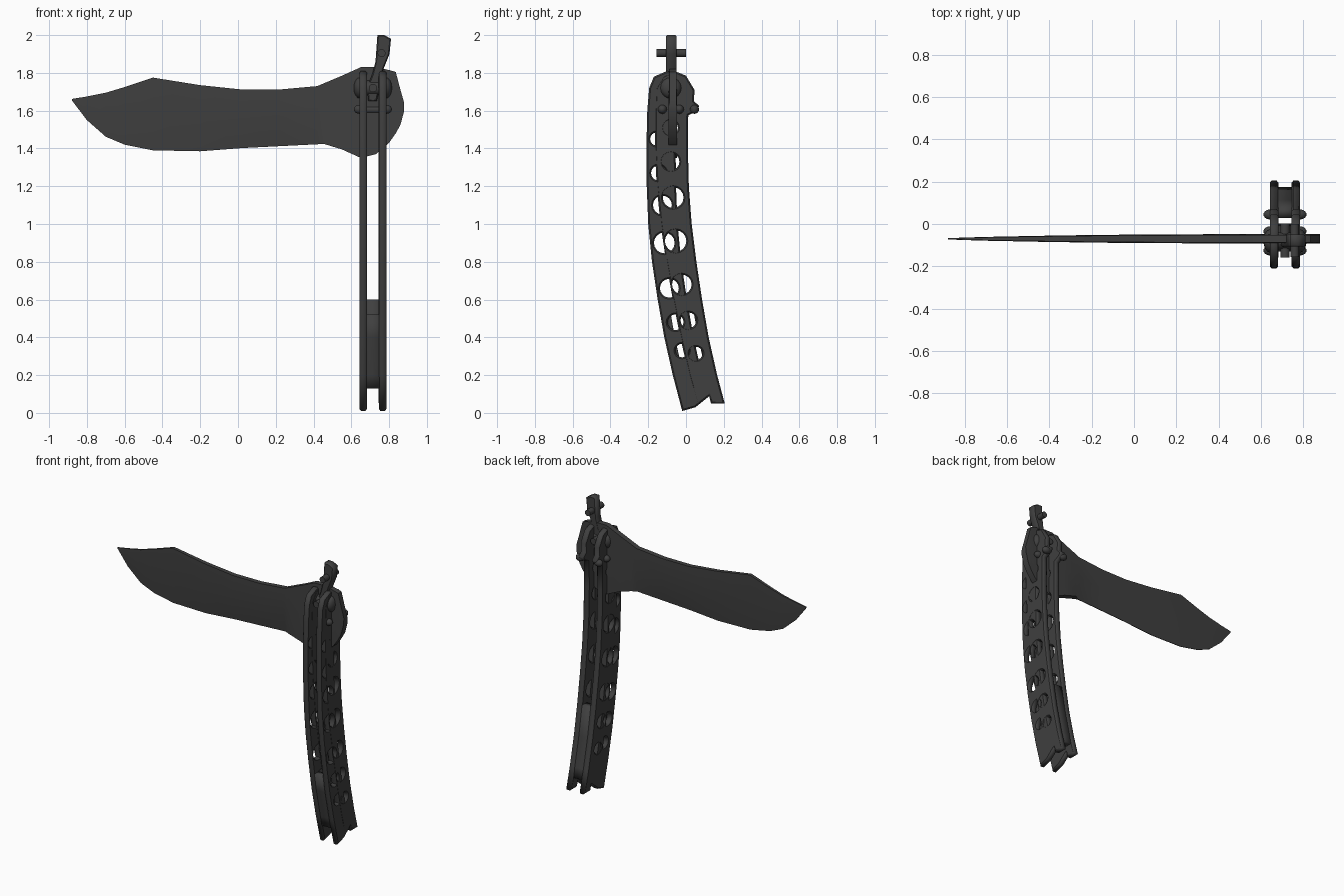
import bpy, bmesh, math
from mathutils import Matrix

if "Cube" in bpy.data.objects:
    bpy.data.objects.remove(bpy.data.objects["Cube"])

steel = bpy.data.materials.new("dark_steel")
steel.diffuse_color = (0.05, 0.05, 0.05, 1)
steel.use_nodes = True
steel.node_tree.nodes["Principled BSDF"].inputs["Base Color"].default_value = steel.diffuse_color
CX, BY = 0.714, -0.07          # handle centre x, blade centre y
SIDE = Matrix(((0, 0, 1, 0), (1, 0, 0, 0), (0, 1, 0, 0), (0, 0, 0, 1)))   # drawn in y,z; thick in x
FRONT = Matrix(((1, 0, 0, 0), (0, 0, -1, 0), (0, 1, 0, 0), (0, 0, 0, 1)))  # drawn in x,z; thick in y


def add(name, me):
    ob = bpy.data.objects.new(name, me)
    bpy.context.collection.objects.link(ob)
    me.materials.clear()
    me.materials.append(steel)
    return ob


def plate(name, outline, holes, half, chamfer, frame, shift):
    """Flat plate with round holes and chamfered rims."""
    cu = bpy.data.curves.new(name, 'CURVE')
    cu.dimensions, cu.fill_mode = '2D', 'BOTH'
    cu.extrude, cu.bevel_depth, cu.offset = half - chamfer, chamfer, -chamfer
    cu.bevel_resolution = 0
    loops = [outline]
    for y, z, r in holes:
        loops.append([(y + r * math.cos(i * math.pi / 8), z + r * math.sin(i * math.pi / 8))
                      for i in range(16)])
    for pts in loops:
        sp = cu.splines.new('POLY')
        sp.points.add(len(pts) - 1)
        for p, (u, v) in zip(sp.points, pts):
            p.co = (u, v, 0, 1)
        sp.use_cyclic_u = True
    tmp = bpy.data.objects.new("tmp", cu)
    bpy.context.collection.objects.link(tmp)
    dg = bpy.context.evaluated_depsgraph_get()
    me = bpy.data.meshes.new_from_object(tmp.evaluated_get(dg))
    bpy.data.objects.remove(tmp)
    me.transform(Matrix.Translation(shift) @ frame)
    return add(name, me)


def smooth_part(name, bm):
    bmesh.ops.recalc_face_normals(bm, faces=bm.faces)
    me = bpy.data.meshes.new(name)
    bm.to_mesh(me)
    bm.free()
    ob = add(name, me)
    bpy.context.view_layer.objects.active = ob
    ob.select_set(True)
    bpy.ops.object.shade_smooth_by_angle(angle=math.radians(35))
    ob.select_set(False)


def dome(name, loc, scale):
    bm = bmesh.new()
    bmesh.ops.create_uvsphere(bm, u_segments=14, v_segments=8, radius=1)
    bmesh.ops.scale(bm, vec=scale, verts=bm.verts)
    bmesh.ops.translate(bm, vec=loc, verts=bm.verts)
    smooth_part(name, bm)


def pin(name, loc, r, length, axis):
    bm = bmesh.new()
    bmesh.ops.create_cone(bm, cap_ends=True, segments=14, radius1=r, radius2=r, depth=length,
                          matrix=Matrix.Translation(loc) @ Matrix.Rotation(math.pi / 2, 4, axis))
    smooth_part(name, bm)


# two curved channel handles, each with two drilled side plates and a spacer
Z = [0.2, 0.4, 0.6, 0.8, 1.0, 1.2, 1.4]
front_l = [-0.07, -0.115, -0.15, -0.18, -0.2, -0.208, -0.21]
back_l = [0.015, -0.03, -0.07, -0.105, -0.135, -0.155, -0.165]
back_r = [0.165, 0.12, 0.085, 0.055, 0.03, 0.015, 0.01]
front_r = [y + 0.155 for y in front_l]
front_top = [(-0.205, 1.6), (-0.195, 1.72), (-0.17, 1.78), (-0.1, 1.81), (-0.04, 1.79), (-0.02, 1.7), (-0.05, 1.58)]
back_top = [(-0.165, 1.6), (-0.16, 1.72), (-0.12, 1.785), (-0.06, 1.81), (0, 1.785), (0.045, 1.71),
            (0.042, 1.65), (0.07, 1.625), (0.06, 1.6), (0.012, 1.575)]
front_end = [(0.125, 0.09), (0.05, 0.03), (-0.02, 0.01)]
back_end = [(0.205, 0.05), (0.132, 0.05), (0.122, 0.09), (0.06, 0.04)]
front_holes = [(-0.155, 1.45, .035), (-0.145, 1.27, .04), (-0.125, 1.1, .05), (-0.115, 0.9, .055),
               (-0.088, 0.66, .05), (-0.055, 0.48, .042), (-0.02, 0.33, .036)]
back_holes = [(-0.08, 1.51, .037), (-0.08, 1.33, .045), (-0.068, 1.14, .055), (-0.055, 0.91, .057),
              (-0.022, 0.68, .052), (0.013, 0.49, .042), (0.053, 0.315, .035)]


def strip(edge, width, z_top):
    """Spacer profile following one handle edge."""
    pts = [(edge[0] - (edge[1] - edge[0]) * 0.35, 0.13)]
    pts += [(y, z) for y, z in zip(edge, Z) if z < z_top]
    k = len(pts) - 2
    t = (z_top - Z[k]) / 0.2
    pts.append((edge[k] + (edge[k + 1] - edge[k]) * t, z_top))
    return pts + [(y + width, z) for y, z in reversed(pts)]


for name, left, right, top, end, holes, half, edge, w, zt in (
        ("front_handle", front_l, front_r, front_top, front_end, front_holes, 0.0195, front_l, 0.05, 0.52),
        ("back_handle", back_l, back_r, back_top, back_end, back_holes, 0.0205, back_r, -0.05, 0.6)):
    outline = list(zip(left, Z)) + top + list(zip(right, Z))[::-1] + end
    for side, s in (("left", -1), ("right", 1)):
        plate(f"{name}_{side}_plate", outline, holes, half, 0.008, SIDE, (CX + s * 0.0515, 0, 0))
    inset = 0.006 if w > 0 else -0.006
    plate(f"{name}_spacer", [(y + inset, z) for y, z in strip(edge, w, zt)], [], 0.034, 0.001, SIDE, (CX, 0, 0))

# blade: stations of x, top z, bottom z, half thickness, edge half thickness
stations = [(-0.88, 1.662, 1.655, .003, .002), (-0.8, 1.675, 1.55, .006, .002), (-0.7, 1.695, 1.462, .009, .002),
            (-0.6, 1.725, 1.42, .011, .002), (-0.45, 1.775, 1.39, .014, .002), (-0.2, 1.735, 1.385, .018, .002),
            (0.02, 1.712, 1.402, .02, .002), (0.22, 1.712, 1.412, .021, .002), (0.42, 1.73, 1.422, .022, .002),
            (0.455, 1.745, 1.424, .022, .022), (0.55, 1.785, 1.395, .023, .023), (0.65, 1.83, 1.35, .023, .023),
            (0.73, 1.83, 1.37, .023, .023), (0.8, 1.815, 1.43, .023, .023), (0.835, 1.805, 1.48, .023, .023),
            (0.86, 1.71, 1.525, .023, .023), (0.88, 1.64, 1.60, .023, .023)]
bm = bmesh.new()
rings = []
for x, zt, zb, h, e in stations:
    zm = zb + (zt - zb) * 0.5
    rings.append([bm.verts.new((x, BY + y, z)) for y, z in
                  ((-h * .8, zt), (-h, zm), (-e, zb), (e, zb), (h, zm), (h * .8, zt))])
for a, b in zip(rings, rings[1:]):
    for i in range(6):
        j = (i + 1) % 6
        bm.faces.new((a[i], a[j], b[j], b[i]))
bm.faces.new(rings[0])
bm.faces.new(rings[-1])
smooth_part("blade", bm)

# latch arm above the pivot
plate("latch", [(0.69, 1.65), (0.682, 1.72), (0.71, 1.79), (0.728, 1.86), (0.738, 2.0), (0.775, 2.0), (0.81, 1.98),
                (0.802, 1.90), (0.77, 1.82), (0.748, 1.72), (0.735, 1.65)], [], 0.028, 0.006, FRONT, (0, -0.078, 0))
pin("latch_pin", (0.76, -0.078, 1.905), 0.021, 0.155, 'X')
pin("tang_pin", (0.714, -0.078, 1.72), 0.022, 0.16, 'X')

# pivot bolts and small rivets
pin("pivot_shaft", (CX, -0.08, 1.72), 0.04, 0.16, 'Y')
pin("stop_shaft", (CX, -0.08, 1.605), 0.02, 0.15, 'Y')
for side, s in (("left", -1), ("right", 1)):
    dome(f"{side}_pivot_bolt", (CX + s * 0.07, -0.08, 1.72), (0.032, 0.056, 0.056))
    for k, y in enumerate((-0.125, -0.035, 0.045)):
        dome(f"{side}_rivet_{k}", (CX + s * 0.07, y, 1.607), (0.032, 0.024, 0.024))
